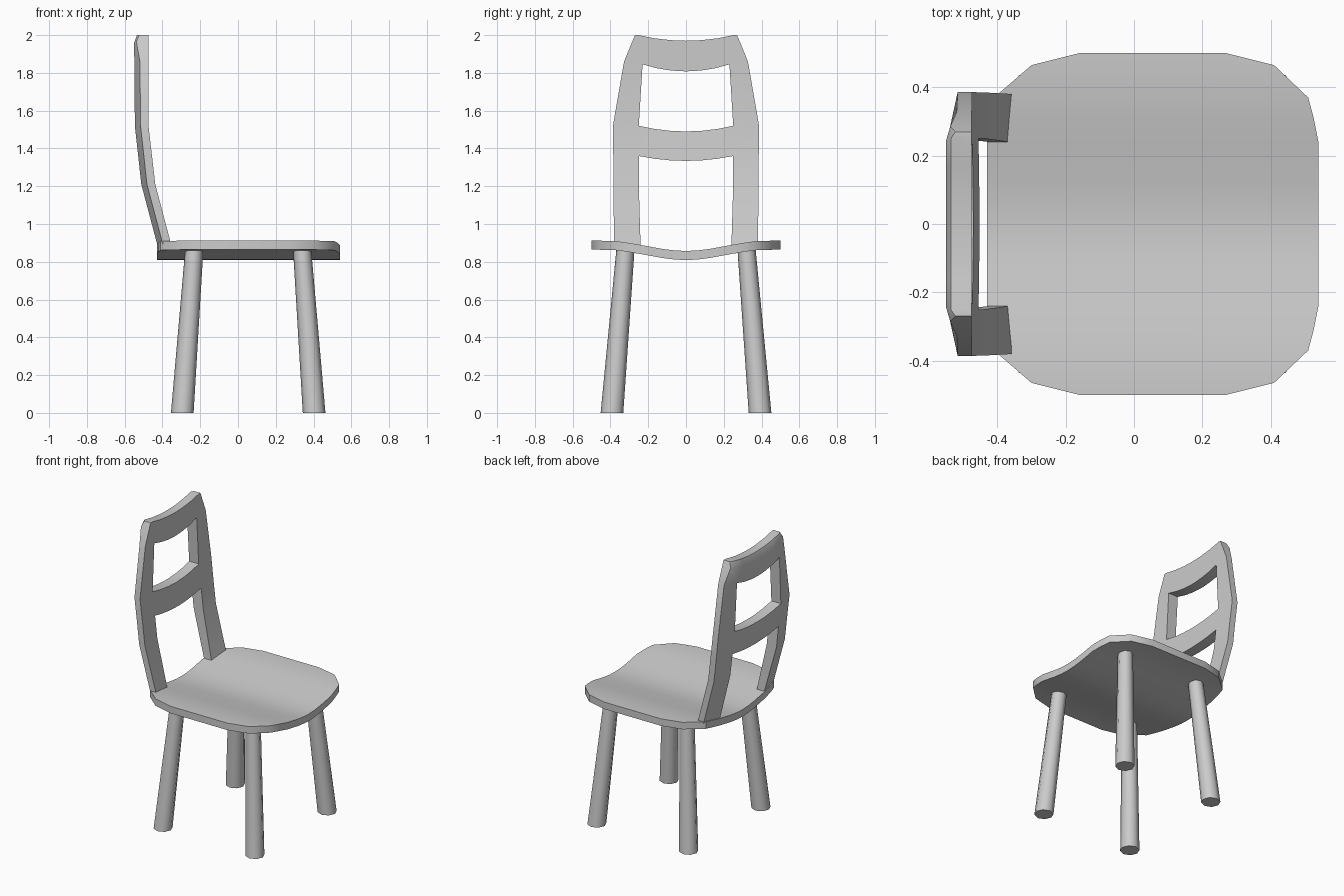
import bpy, bmesh
from mathutils import Vector

if "Cube" in bpy.data.objects:
    bpy.data.objects.remove(bpy.data.objects["Cube"])


def finish(bm, name, angle):
    bmesh.ops.recalc_face_normals(bm, faces=bm.faces[:])
    me = bpy.data.meshes.new(name)
    bm.to_mesh(me)
    bm.free()
    me.shade_smooth()
    me.set_sharp_from_angle(angle=angle)
    ob = bpy.data.objects.new(name, me)
    bpy.context.collection.objects.link(ob)
    return ob


def lerp_table(table, z):
    for (z0, x0), (z1, x1) in zip(table, table[1:]):
        if z <= z1:
            return x0 + (x1 - x0) * (z - z0) / (z1 - z0)
    return table[-1][1]


# Seat: lengthwise slices (y, back x, front x, top z), mirrored about the dip
half = [(0, -.43, .54, .857), (.06, -.43, .54, .86), (.125, -.43, .54, .868),
        (.24, -.43, .54, .889), (.31, -.423, .526, .901), (.37, -.41, .51, .909),
        (.465, -.30, .41, .912), (.5, -.16, .27, .912)]
slices = [(-y, a, b, z) for y, a, b, z in reversed(half[1:])] + half
THICK = .048
bm = bmesh.new()
rings = [[bm.verts.new(p) for p in ((a, y, z), (b, y, z), (b, y, z - THICK), (a, y, z - THICK))]
         for y, a, b, z in slices]
for r, s in zip(rings, rings[1:]):
    for i in range(4):
        j = (i + 1) % 4
        bm.faces.new((r[i], r[j], s[j], s[i]))
bm.faces.new(rings[0])
bm.faces.new(rings[-1])
finish(bm, "seat", .6)

# Legs: tapered, splayed eight-sided posts
for end, xb, xt in (("back", -.295, -.231), ("front", .403, .339)):
    for side, s in (("left", 1), ("right", -1)):
        bm = bmesh.new()
        bmesh.ops.create_cone(bm, cap_ends=True, segments=8, radius1=.06, radius2=.048, depth=.872)
        for v in bm.verts:
            low = v.co.z < 0
            v.co = Vector((v.co.x + (xb if low else xt),
                           v.co.y + s * (.392 if low else .32), 0 if low else .872))
        finish(bm, f"{end}_{side}_leg", .9)

# Backrest: rows of (inner y, inner z, outer y, outer z, dip of the rail edge)
rows = [(.24, .87, .38, .87, 0), (.25, 1.21, .385, 1.21, 0), (.25, 1.36, .385, 1.36, .026),
        (.25, 1.52, .387, 1.52, .03), (.23, 1.845, .328, 1.86, .037),
        (.245, 1.96, .285, 1.965, .03), (.252, 2.0, .27, 2.0, .03)]
rails = {2, 4, 5}
SEG = 6
front = [(.87, -.348), (.91, -.358), (1.21, -.438), (1.53, -.475), (2.0, -.475)]
rear = [(.87, -.422), (.91, -.433), (1.21, -.512), (1.52, -.546), (1.97, -.55), (2.0, -.535)]
bm = bmesh.new()
cache = {}


def vert(r, c):
    if (r, c) not in cache:
        yi, zi, yo, zo, dip = rows[r]
        if c in (0, SEG + 2):
            y, z = (-yo if c == 0 else yo), zo
        else:
            t = 2 * (c - 1) / SEG - 1
            y, z = t * yi, zi - dip * (1 - t * t)
        x = lerp_table(front, z)
        if r == 0 and c not in (0, SEG + 2):
            x -= .018
        cache[r, c] = bm.verts.new((x, y, z))
    return cache[r, c]


for r in range(len(rows) - 1):
    for c in range(SEG + 2):
        if r in rails or c in (0, SEG + 1):
            bm.faces.new((vert(r, c), vert(r, c + 1), vert(r + 1, c + 1), vert(r + 1, c)))
out = bmesh.ops.extrude_face_region(bm, geom=bm.faces[:], use_keep_orig=True)
for v in out["geom"]:
    if isinstance(v, bmesh.types.BMVert):
        # rear face, thinner toward the outer edges and rounded over at the top
        v.co.x = lerp_table(rear, v.co.z)
        if abs(v.co.y) > .26:
            v.co.x += .03 if v.co.z < 1.9 else .012
        if v in out["geom"] and v.co.z > 1.968 and abs(v.co.y) < .26:
            v.co.x = max(v.co.x, -.535)
finish(bm, "backrest", .6)
